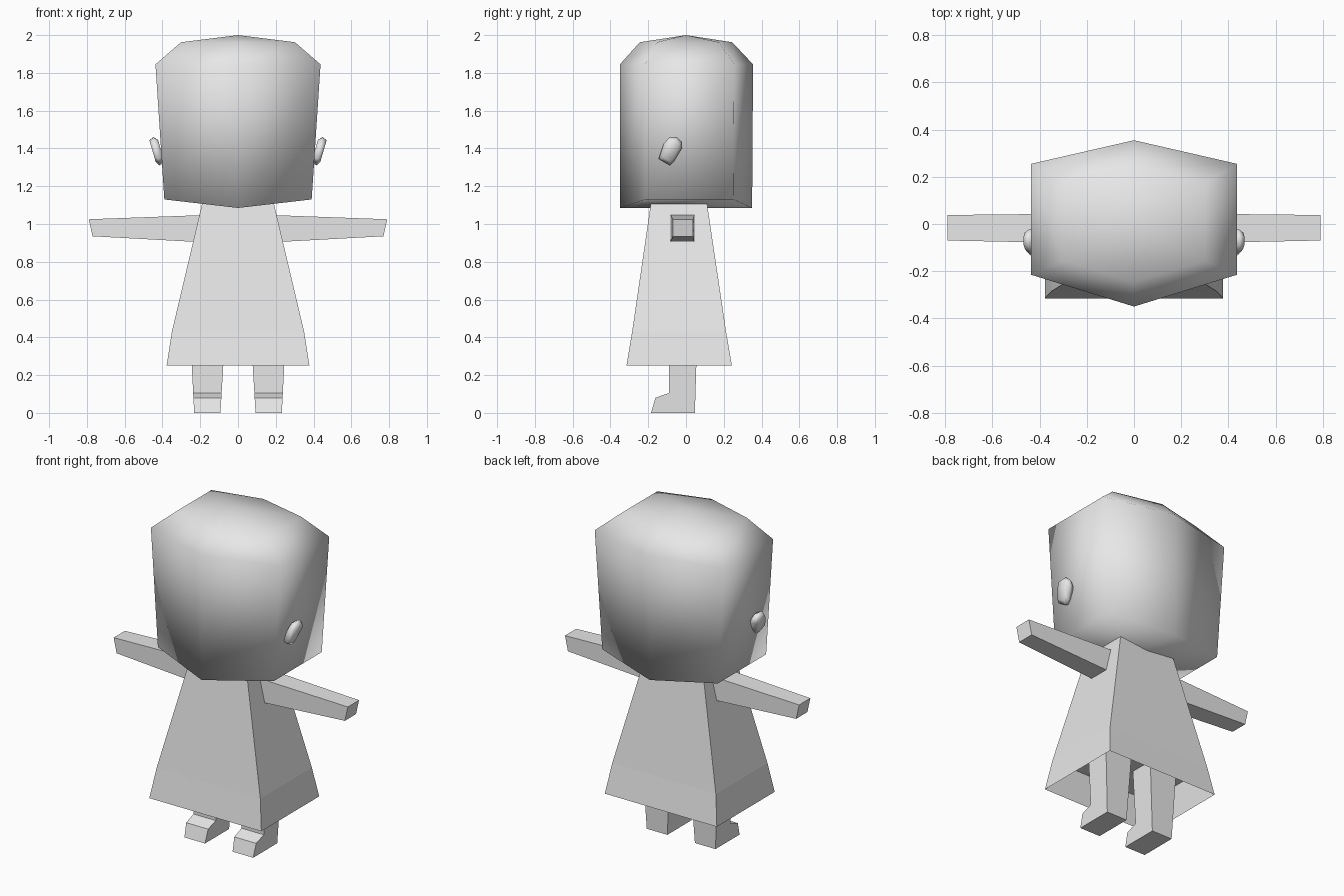
import bpy
import bmesh
import math

cube = bpy.data.objects.get("Cube")
if cube:
    bpy.data.objects.remove(cube, do_unlink=True)

GREY = (0.8, 0.8, 0.8, 1.0)
mat = bpy.data.materials.new("light grey")
mat.use_nodes = True
mat.diffuse_color = GREY
mat.node_tree.nodes["Principled BSDF"].inputs["Base Color"].default_value = GREY


def loft(name, rings, bottom=True, top=True, smooth=False, apex=None):
    """Skin a stack of equal-sized rings, with optional flat caps or a top apex."""
    bm = bmesh.new()
    vs = [[bm.verts.new(p) for p in ring] for ring in rings]
    n = len(vs[0])
    for a, b in zip(vs, vs[1:]):
        for i in range(n):
            j = (i + 1) % n
            bm.faces.new((a[i], a[j], b[j], b[i]))
    if bottom:
        bm.faces.new(vs[0][::-1])
    if apex:
        tip = bm.verts.new(apex)
        for i in range(n):
            bm.faces.new((vs[-1][i], vs[-1][(i + 1) % n], tip))
    elif top:
        bm.faces.new(vs[-1])
    if bottom and (top or apex):
        bmesh.ops.recalc_face_normals(bm, faces=bm.faces)
    for f in bm.faces:
        f.smooth = smooth
    mesh = bpy.data.meshes.new(name)
    bm.to_mesh(mesh)
    bm.free()
    mesh.materials.append(mat)
    obj = bpy.data.objects.new(name, mesh)
    bpy.context.collection.objects.link(obj)
    return obj


def rect_z(x0, x1, y0, y1, z):
    return [(x0, y0, z), (x1, y0, z), (x1, y1, z), (x0, y1, z)]


def hexagon(x, y_front, y_front_side, y_back_side, y_back, z_mid, z_side):
    return [(0, y_front, z_mid), (x, y_front_side, z_side), (x, y_back_side, z_side),
            (0, y_back, z_mid), (-x, y_back_side, z_side), (-x, y_front_side, z_side)]


# Head: six-sided block with a bevelled, slightly peaked crown
head = loft("head", [
    hexagon(0.39, -0.35, -0.215, 0.25, 0.35, 1.085, 1.13),
    hexagon(0.437, -0.35, -0.215, 0.255, 0.355, 1.845, 1.845),
    hexagon(0.302, -0.245, -0.155, 0.175, 0.245, 1.962, 1.962),
], bottom=False, apex=(0, 0, 2.0), smooth=True)
# Shallow keel under the head: two quads meeting on the centre line
bm = bmesh.new()
bm.from_mesh(head.data)
bm.verts.ensure_lookup_table()
v = bm.verts
for ids in ((0, 3, 2, 1), (0, 5, 4, 3)):
    bm.faces.new([v[i] for i in ids]).smooth = True
bmesh.ops.recalc_face_normals(bm, faces=bm.faces)
bm.to_mesh(head.data)
bm.free()

# Dress: tapered, open below the hem, with a recessed underside
waist = rect_z(-0.35, 0.35, -0.285, 0.212, 0.43)
loft("dress", [
    rect_z(-0.378, 0.378, -0.315, 0.243, 0.25),
    waist,
    rect_z(-0.18, 0.18, -0.18, 0.105, 1.15),
], bottom=False)
loft("dress_underside", [waist], bottom=True, top=False)

# Ear outline in (y, z), tilted outward toward the top
EAR = [(-0.085, 1.31), (-0.062, 1.335), (-0.02, 1.405), (-0.022, 1.435),
       (-0.05, 1.46), (-0.09, 1.458), (-0.118, 1.425), (-0.145, 1.345)]


def ear_ring(side, scale, push):
    cy, cz = -0.08, 1.39
    ring = []
    for y, z in EAR:
        x = 0.402 + (z - 1.31) * 0.22 + push
        ring.append((side * x, cy + (y - cy) * scale, cz + (z - cz) * scale))
    return ring


for side, word in ((1, "left"), (-1, "right")):
    # Arm: square bar narrowing to the hand
    def section(x_top, x_low, y0, y1, z0, z1):
        return [(side * x_low, y0, z0), (side * x_low, y1, z0),
                (side * x_top, y1, z1), (side * x_top, y0, z1)]
    loft(word + "_arm", [
        section(0.16, 0.16, -0.083, 0.045, 0.902, 1.048),
        section(0.79, 0.77, -0.07, 0.038, 0.935, 1.025),
    ])

    # Leg and foot: side profile with a toe, spread across its width
    profile = [(0.047, 0), (-0.185, 0), (-0.162, 0.08), (-0.09, 0.105),
               (-0.09, 0.43), (0.06, 0.43)]
    inner = [(side * (0.093 - 0.06 * z), y, z) for y, z in profile]
    outer = [(side * (0.232 + 0.05 * z), y, z) for y, z in profile]
    loft(word + "_leg", [inner, outer])

    # Ear
    loft(word + "_ear", [ear_ring(side, 0.8, -0.012), ear_ring(side, 1.0, 0.014),
                         ear_ring(side, 0.75, 0.034)], smooth=True)
